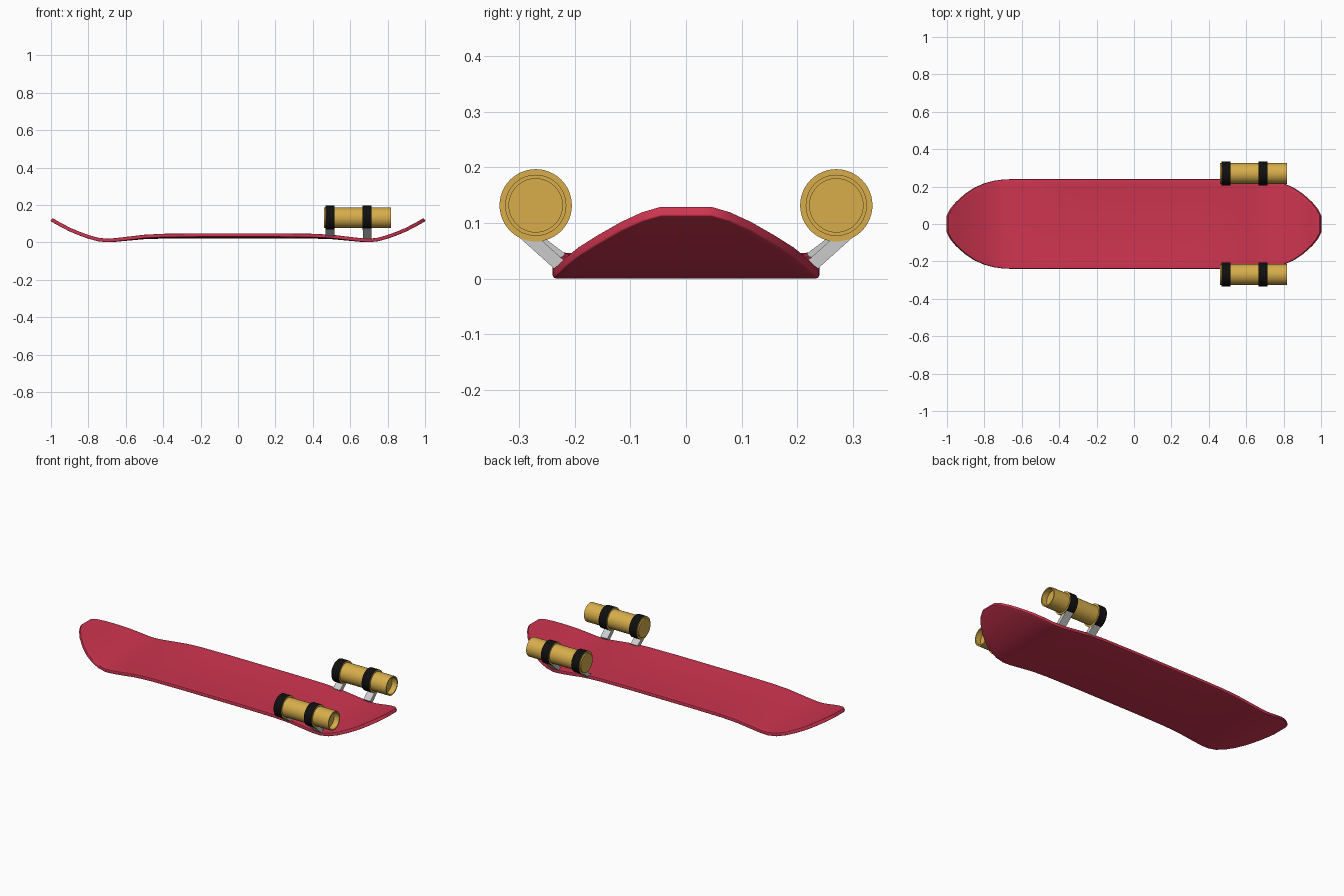
import bpy, bmesh, math
from mathutils import Vector

if "Cube" in bpy.data.objects:
    bpy.data.objects.remove(bpy.data.objects["Cube"])


def material(name, rgb):
    m = bpy.data.materials.new(name)
    m.diffuse_color = (*rgb, 1)
    m.use_nodes = True
    m.node_tree.nodes["Principled BSDF"].inputs["Base Color"].default_value = m.diffuse_color
    return m


RED = material("red", (0.62, 0.035, 0.08))
GOLD = material("gold", (0.68, 0.42, 0.07))
BLACK = material("black", (0.005, 0.005, 0.005))


def make_object(name, bm, mats=()):
    bmesh.ops.recalc_face_normals(bm, faces=bm.faces)
    me = bpy.data.meshes.new(name)
    bm.to_mesh(me)
    bm.free()
    ob = bpy.data.objects.new(name, me)
    bpy.context.collection.objects.link(ob)
    for m in mats:
        me.materials.append(m)
    return ob


def smooth(ob, degrees=35):
    bpy.ops.object.select_all(action='DESELECT')
    ob.select_set(True)
    bpy.context.view_layer.objects.active = ob
    bpy.ops.object.shade_smooth_by_angle(angle=math.radians(degrees))


# Deck: stations of x, mid height, half width, concave rise
HALF = [(0, .030, .24, .009), (.2, .030, .24, .009), (.4, .030, .24, .007),
        (.5, .027, .24, .005), (.6, .018, .24, .002), (.65, .013, .24, .001),
        (.7, .0105, .238, 0), (.75, .016, .231, 0), (.8, .030, .217, 0),
        (.85, .048, .195, 0), (.9, .069, .162, 0), (.95, .095, .117, 0),
        (.98, .112, .080, 0), (.998, .122, .045, 0)]
stations = [(-x, z, w, c) for x, z, w, c in HALF[:0:-1]] + HALF
N = 16
bm = bmesh.new()
rows = []
for x, z, w, c in stations:
    rows.append([bm.verts.new((x, w * t, z + c * t * t))
                 for t in (2 * j / N - 1 for j in range(N + 1))])
for a, b in zip(rows, rows[1:]):
    for j in range(N):
        bm.faces.new((a[j], b[j], b[j + 1], a[j + 1]))
deck = make_object("deck", bm, [RED])
sol = deck.modifiers.new("thickness", 'SOLIDIFY')
sol.thickness, sol.offset = 0.019, 0
bev = deck.modifiers.new("rounded_rim", 'BEVEL')
bev.width, bev.segments, bev.limit_method = 0.006, 3, 'ANGLE'
bev.angle_limit = math.radians(50)
smooth(deck, 40)

# Barrel profile: x, radius, and whether the segment starting there is black
BARREL = [(.46, 0, 0), (.46, .055, 0), (.467, .055, 0), (.467, .065, 1),
          (.516, .065, 0), (.516, .055, 0), (.665, .055, 0), (.665, .065, 1),
          (.715, .065, 0), (.715, .055, 0), (.818, .055, 0), (.818, .048, 0),
          (.785, .048, 0), (.785, 0, 0)]


def barrel(name, cy, cz, sides=48):
    bm = bmesh.new()
    rings = []
    for x, r, _ in BARREL:
        if r == 0:
            rings.append([bm.verts.new((x, cy, cz))] * sides)
        else:
            rings.append([bm.verts.new((x, cy + r * math.cos(a), cz + r * math.sin(a)))
                          for a in (2 * math.pi * i / sides for i in range(sides))])
    for k, (a, b) in enumerate(zip(rings, rings[1:])):
        for i in range(sides):
            j = (i + 1) % sides
            quad = list(dict.fromkeys((a[i], a[j], b[j], b[i])))
            bm.faces.new(quad).material_index = BARREL[k][2]
    smooth(make_object(name, bm, [GOLD, BLACK]))


def strut(name, x, side, foot, head, width=.046, thick=.023):
    p, q = Vector((0, *foot)), Vector((0, *head))
    d = (q - p).normalized()
    n = Vector((0, -d.z, d.y)) * thick / 2
    bm = bmesh.new()
    ends = []
    for sx in (-1, 1):
        ends.append([bm.verts.new((x + sx * width / 2, side * v.y, v.z))
                     for v in (p - n, q - n, q + n, p + n)])
    a, b = ends
    bm.faces.new(a)
    bm.faces.new(b)
    for i in range(4):
        j = (i + 1) % 4
        bm.faces.new((a[i], a[j], b[j], b[i]))
    make_object(name, bm)


# Barrels and their struts on both sides
for label, side in (("left", 1), ("right", -1)):
    barrel(label + "_barrel", side * .27, .132)
    strut(label + "_rear_strut", .492, side, (.224, .036), (.290, .086))
    strut(label + "_front_strut", .690, side, (.226, .024), (.293, .084))
